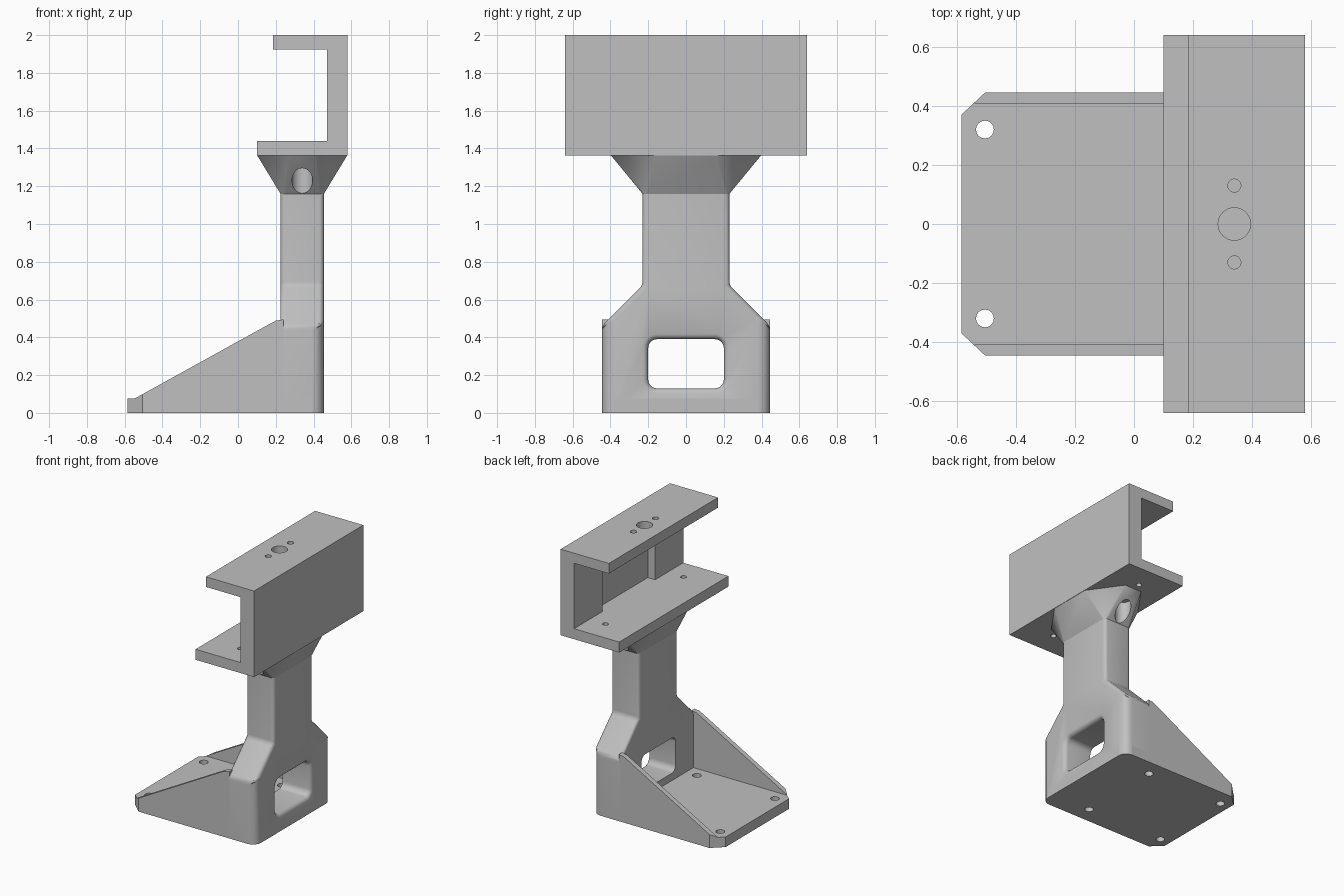
import bpy
import bmesh
from math import sin, cos, pi
from mathutils import Vector

cube = bpy.data.objects.get("Cube")
if cube:
    bpy.data.objects.remove(cube)

grey = bpy.data.materials.new("plain grey")
grey.use_nodes = True
colour = (0.53, 0.53, 0.53, 1)
grey.diffuse_color = colour
grey.node_tree.nodes["Principled BSDF"].inputs["Base Color"].default_value = colour

AXIS_X = 0.34    # centre line of the column and the bracket holes


def finish(name, bm):
    bmesh.ops.recalc_face_normals(bm, faces=bm.faces)
    mesh = bpy.data.meshes.new(name)
    bm.to_mesh(mesh)
    bm.free()
    mesh.materials.append(grey)
    obj = bpy.data.objects.new(name, mesh)
    bpy.context.collection.objects.link(obj)
    return obj


def loft(name, rings):
    """Skin matching closed rings and cap both ends."""
    bm = bmesh.new()
    loops = [[bm.verts.new(p) for p in ring] for ring in rings]
    for a, b in zip(loops, loops[1:]):
        for i in range(len(a)):
            j = (i + 1) % len(a)
            bm.faces.new((a[i], a[j], b[j], b[i]))
    bm.faces.new(loops[0])
    bm.faces.new(loops[-1])
    return finish(name, bm)


def prism(name, profile, axis, lo, hi):
    """Extrude a 2D profile along the named axis."""
    place = {"x": lambda a, b, t: (t, a, b),
             "y": lambda a, b, t: (a, t, b),
             "z": lambda a, b, t: (a, b, t)}[axis]
    return loft(name, [[place(a, b, t) for a, b in profile] for t in (lo, hi)])


def rounded(cx, cy, hx, hy, r, steps=5):
    """Rounded rectangle outline."""
    points = []
    for k, (sx, sy) in enumerate(((1, 1), (-1, 1), (-1, -1), (1, -1))):
        for i in range(steps + 1):
            t = (k + i / steps) * pi / 2
            points.append((cx + sx * (hx - r) + r * cos(t),
                           cy + sy * (hy - r) + r * sin(t)))
    return points


def rod(x, y, r, lo, hi):
    ring = [(x + r * cos(i * pi / 16), y + r * sin(i * pi / 16)) for i in range(32)]
    return prism("cutter", ring, "z", lo, hi)


def apply(obj, mod):
    bpy.context.view_layer.objects.active = obj
    bpy.ops.object.modifier_apply(modifier=mod.name)


def boolean(obj, cutter, operation="DIFFERENCE"):
    cutter.hide_render = True
    mod = obj.modifiers.new("cut", "BOOLEAN")
    mod.operation = operation
    mod.solver = "EXACT"
    mod.object = cutter
    apply(obj, mod)
    bpy.data.objects.remove(cutter)


def smooth(obj, angle):
    bpy.ops.object.select_all(action="DESELECT")
    obj.select_set(True)
    bpy.context.view_layer.objects.active = obj
    bpy.ops.object.shade_smooth_by_angle(angle=angle)


def mirrored(half):
    """Complete a profile that is symmetric about its first coordinate."""
    return half + [(-a, b) for a, b in reversed(half)]


# Base plate with clipped corners and four screw holes
outline = [(-0.585, 0.37), (-0.505, 0.445), (0.39, 0.445), (0.455, 0.38)]
outline += [(x, -y) for x, y in reversed(outline)]
base_plate = prism("base_plate", outline, "z", 0, 0.075)
for x in (-0.505, 0.135):
    for y in (-0.32, 0.32):
        boolean(base_plate, rod(x, y, 0.03, -0.1, 0.2))
smooth(base_plate, 0.5)

# Sloping side gussets, trimmed to the base outline
slope = [(-0.585, 0.02), (-0.585, 0.075), (-0.54, 0.08), (0.16, 0.467),
         (0.2, 0.488), (0.24, 0.495), (0.24, 0.02)]
for name, lo, hi in (("front_gusset", -0.445, -0.408), ("back_gusset", 0.408, 0.445)):
    gusset = prism(name, slope, "y", lo, hi)
    boolean(gusset, prism("trim", outline, "z", -0.1, 0.6), "INTERSECT")

# Column: wide foot, sloping shoulders, narrow shaft
half = [(0.445, 0), (0.445, 0.46), (0.23, 0.675), (0.23, 1.165)]
column = prism("column", mirrored(half), "x", 0.225, 0.455)
weights = column.data.attributes.new("bevel_weight_edge", "FLOAT", "EDGE")
for edge in column.data.edges:
    a, b = (column.data.vertices[i].co for i in edge.vertices)
    low, high = min(a.z, b.z), max(a.z, b.z)
    if abs(a.x - b.x) > 0.01:
        # Soften the bends between foot, shoulder and shaft
        weights.data[edge.index].value = 0.3 if 0.1 < low < 1 else 0
    elif high - low > 0.01:
        on_foot = high < 0.5
        weights.data[edge.index].value = (a.x > 0.4) * 1.0 if on_foot else 0.4
bevel = column.modifiers.new("soft edges", "BEVEL")
bevel.limit_method = "WEIGHT"
bevel.width = 0.065
bevel.segments = 4
apply(column, bevel)

# Window through the foot, with a rolled outer lip
rings = []
for x, grow in ((0.1, 0), (0.425, 0), (0.439, 0.004), (0.45, 0.014), (0.456, 0.03), (0.5, 0.03)):
    rings.append([(x, y, z) for y, z in rounded(0, 0.26, 0.2 + grow, 0.13 + grow, 0.045 + grow)])
boolean(column, loft("window_cutter", rings))
smooth(column, 0.6)

# Flared neck: hull from the shaft outline to a faceted top, with two screw pockets
bm = bmesh.new()
for x, y in rounded(AXIS_X, 0, 0.115, 0.23, 0.026):
    bm.verts.new((x, y, 1.16))
for sx in (-1, 1):
    for sy in (-1, 1):
        bm.verts.new((AXIS_X + sx * 0.24, sy * 0.16, 1.366))
        bm.verts.new((AXIS_X + sx * 0.07, sy * 0.40, 1.366))
hull = bmesh.ops.convex_hull(bm, input=bm.verts)
neck = finish("flared_neck", bm)
for y in (-0.287, 0.287):
    boolean(neck, rod(AXIS_X, y, 0.055, 1.1, 1.33))
smooth(neck, 0.4)

# C-shaped bracket with an inner pocket and holes in both flanges
section = [(0.10, 1.362), (0.58, 1.362), (0.58, 2.0), (0.185, 2.0),
           (0.185, 1.925), (0.47, 1.925), (0.47, 1.44), (0.10, 1.44)]
bracket = prism("bracket", section, "y", -0.64, 0.64)
pocket = [(0.45, 1.44), (0.53, 1.44), (0.53, 1.925), (0.45, 1.925)]
boolean(bracket, prism("pocket_cutter", pocket, "y", -0.31, 0.31))
for y, r in ((0, 0.055), (-0.13, 0.022), (0.13, 0.022)):
    boolean(bracket, rod(AXIS_X, y, r, 1.8, 2.1))
for y in (-0.457, 0.457):
    boolean(bracket, rod(AXIS_X, y, 0.02, 1.3, 1.5))
smooth(bracket, 0.5)
